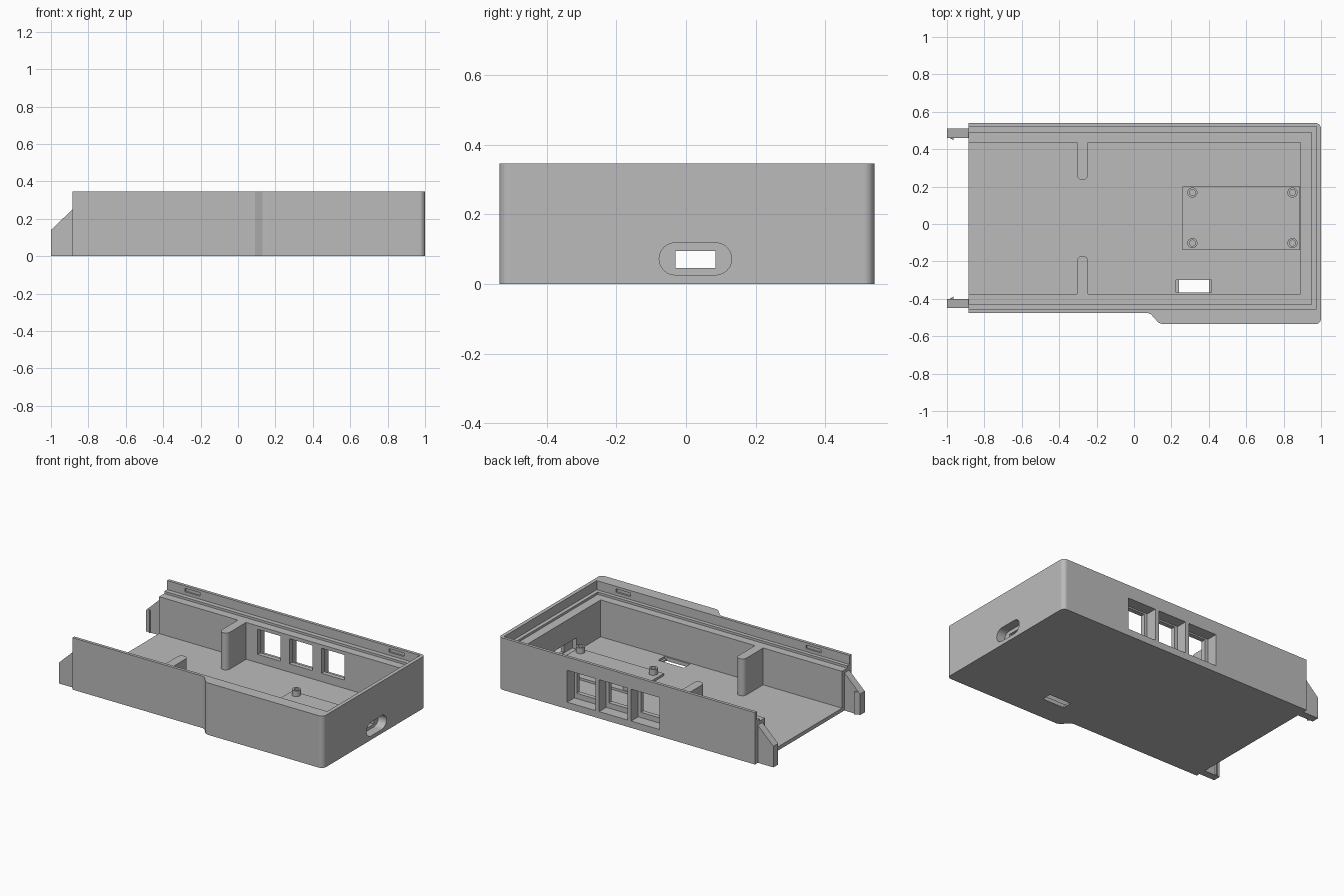
import bpy, bmesh, math
from mathutils import Vector

cube = bpy.data.objects.get("Cube")
if cube:
    bpy.data.objects.remove(cube, do_unlink=True)

grey = bpy.data.materials.new("light_grey_plastic")
grey.use_nodes = True
colour = (0.5, 0.5, 0.5, 1)
grey.diffuse_color = colour
grey.node_tree.nodes["Principled BSDF"].inputs["Base Color"].default_value = colour


def prism(name, pts, lo, hi, axis="z"):
    """Extrude a 2D outline along an axis: z uses (x, y), y uses (x, z), x uses (y, z)."""
    place = {"z": lambda a, b, c: (a, b, c),
             "y": lambda a, b, c: (a, c, b),
             "x": lambda a, b, c: (c, a, b)}[axis]
    bm = bmesh.new()
    face = bm.faces.new([bm.verts.new(place(a, b, lo)) for a, b in pts])
    out = bmesh.ops.extrude_face_region(bm, geom=[face])
    verts = [g for g in out["geom"] if isinstance(g, bmesh.types.BMVert)]
    bmesh.ops.translate(bm, verts=verts, vec=Vector(place(0, 0, hi - lo)))
    bmesh.ops.recalc_face_normals(bm, faces=bm.faces)
    mesh = bpy.data.meshes.new(name)
    bm.to_mesh(mesh)
    bm.free()
    mesh.materials.append(grey)
    ob = bpy.data.objects.new(name, mesh)
    bpy.context.collection.objects.link(ob)
    return ob


def box(name, x, y, z):
    return prism(name, [(x[0], y[0]), (x[1], y[0]), (x[1], y[1]), (x[0], y[1])], z[0], z[1])


def arc(cx, cy, r, start, end, n=10):
    return [(cx + r * math.cos(math.radians(start + (end - start) * i / n)),
             cy + r * math.sin(math.radians(start + (end - start) * i / n)))
            for i in range(n + 1)]


def cut(target, cutter):
    mod = target.modifiers.new("cut", "BOOLEAN")
    mod.operation = "DIFFERENCE"
    mod.solver = "EXACT"
    mod.object = cutter
    bpy.context.view_layer.objects.active = target
    bpy.ops.object.modifier_apply(modifier=mod.name)
    bpy.data.objects.remove(cutter, do_unlink=True)


LEFT, TOP, LEDGE, FLOOR = -0.885, 0.345, 0.27, 0.025

# Tray shell: outline with a wider front section and rounded corners at one end
outline = [(LEFT, 0.54), (LEFT, -0.475), (0.07, -0.475), (0.09, -0.482),
           (0.13, -0.527), (0.15, -0.535)]
outline += arc(0.97, -0.505, 0.03, -90, 0) + arc(0.97, 0.51, 0.03, 0, 90)
tray = prism("tray_shell", outline, 0, TOP)

# Cavity and the two stepped ledges, open at one end
for x, y0, y1, z in ((0.89, -0.375, 0.435, FLOOR),
                     (0.95, -0.43, 0.49, LEDGE),
                     (0.975, -0.455, 0.52, 0.285)):
    cut(tray, box("cutter", (-1.2, x), (y0, y1), (z, 0.6)))

# Snap notches inside the lip
for x in (-0.70, 0.80):
    cut(tray, box("cutter", (x - 0.055, x + 0.055), (0.51, 0.531), (0.305, 0.328)))
for x in (-0.62, 0.78):
    cut(tray, box("cutter", (x - 0.055, x + 0.055), (-0.466, -0.445), (0.305, 0.328)))

# Three socket windows in the back wall, each in its own outer pocket
for i in range(3):
    x = -0.078 + 0.235 * i
    cut(tray, box("cutter", (x - 0.104, x + 0.104), (0.465, 0.6), (0.045, 0.257)))
    cut(tray, box("cutter", (x - 0.082, x + 0.085), (0.4, 0.5), (0.08, 0.247)))

# Connector port: rounded outer recess, inner pocket and through hole
port_y, port_z, r = 0.027, 0.072, 0.046
stadium = (arc(port_y + 0.058, port_z, r, -90, 90, 12)
           + arc(port_y - 0.058, port_z, r, 90, 270, 12))
cut(tray, prism("cutter", stadium, 0.94, 1.1, "x"))
cut(tray, box("cutter", (0.86, 0.92), (-0.12, 0.175), (0.04, 0.115)))
cut(tray, box("cutter", (0.9, 0.96), (-0.03, 0.085), (0.046, 0.095)))

# Slot through the floor with a shallow seat around it
cut(tray, box("cutter", (0.24, 0.4), (-0.365, -0.3), (-0.1, 0.1)))
cut(tray, box("cutter", (0.225, 0.415), (-0.365, -0.3), (0.012, 0.1)))

# Round-ended ribs
for name, wall, tip, sign in (("back_rib", 0.435, 0.235, 1), ("front_rib", -0.375, -0.17, -1)):
    cx, half = -0.275, 0.03
    end = arc(cx, tip + sign * half, half, 180, 180 + sign * 180, 12)
    prism(name, [(cx - half, wall)] + end + [(cx + half, wall)], FLOOR, LEDGE)

# Circuit board pad with four hollow standoffs
PAD = 0.04
box("board_pad", (0.26, 0.888), (-0.14, 0.2), (FLOOR, PAD))
for x in (0.312, 0.847):
    for y in (-0.102, 0.168):
        post = prism("standoff", arc(x, y, 0.027, 0, 345, 23), PAD, 0.078)
        cut(post, prism("cutter", arc(x, y, 0.016, 0, 345, 23), 0.045, 0.2))

# Hooked clips at the open end
side = [(-1, 0), (LEFT, 0), (LEFT, 0.25), (-1, 0.14)]
hook = [(-0.985, 0.46), (-0.965, 0.448), (-0.965, 0.46)]
for name, y0, y1, sign in (("back_clip", 0.46, 0.51, 1), ("front_clip", -0.45, -0.4, -1)):
    prism(name, side, y0, y1, "y")
    shift = 0 if sign > 0 else 0.06
    prism(name + "_hook", [(x, sign * (y - shift)) for x, y in hook], 0, 0.15)
